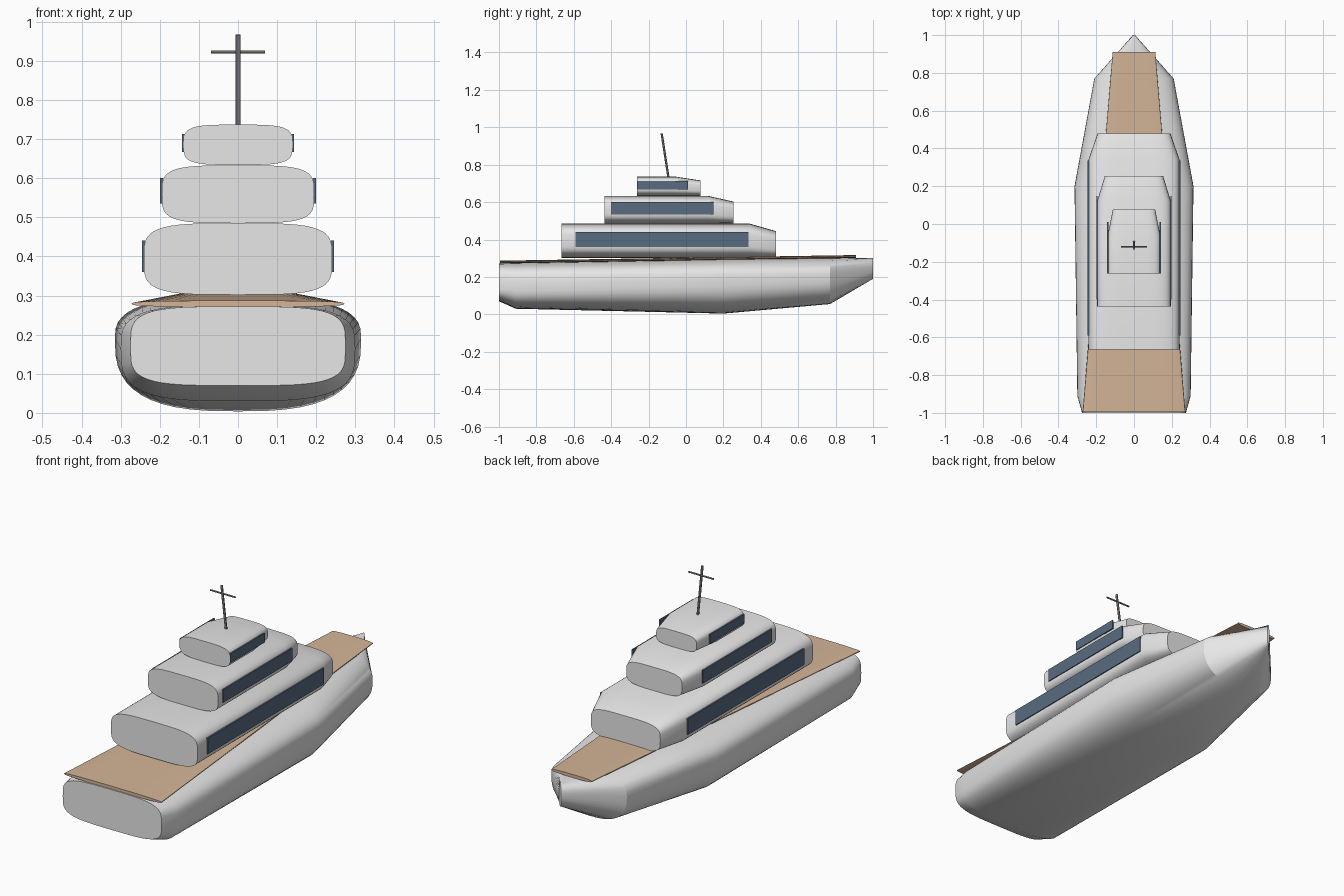
import bpy, bmesh, math
from mathutils import Vector

cube = bpy.data.objects.get("Cube")
if cube:
    bpy.data.objects.remove(cube, do_unlink=True)


def material(name, rgb):
    m = bpy.data.materials.new(name)
    m.use_nodes = True
    m.diffuse_color = (*rgb, 1)
    m.node_tree.nodes["Principled BSDF"].inputs["Base Color"].default_value = (*rgb, 1)
    return m


WHITE = material("hull white", (0.80, 0.80, 0.80))
TEAK = material("teak", (0.66, 0.46, 0.31))
GLASS = material("tinted glass", (0.10, 0.15, 0.22))
METAL = material("mast metal", (0.25, 0.25, 0.26))


def finish(name, bm, mat, smooth=True):
    bmesh.ops.recalc_face_normals(bm, faces=bm.faces)
    me = bpy.data.meshes.new(name)
    bm.to_mesh(me)
    bm.free()
    me.materials.append(mat)
    ob = bpy.data.objects.new(name, me)
    bpy.context.collection.objects.link(ob)
    if smooth:
        bpy.ops.object.select_all(action='DESELECT')
        ob.select_set(True)
        bpy.context.view_layer.objects.active = ob
        bpy.ops.object.shade_smooth_by_angle(angle=math.radians(30))
    return ob


def spow(v, p):
    return math.copysign(abs(v) ** p, v)


def loft(name, sections, mat, sides=48):
    """Skin rounded-box sections: (y, half width, z bottom, z widest, z top, squareness)."""
    bm = bmesh.new()
    rings = []
    for y, hw, zb, zm, zt, n in sections:
        ring = []
        for i in range(sides):
            a = 2 * math.pi * i / sides
            s = spow(math.sin(a), 2 / n)
            z = zm + s * ((zt - zm) if s > 0 else (zm - zb))
            ring.append(bm.verts.new((hw * spow(math.cos(a), 2 / n), y, z)))
        rings.append(ring)
    for r, q in zip(rings, rings[1:]):
        for i in range(sides):
            j = (i + 1) % sides
            bm.faces.new((r[i], r[j], q[j], q[i]))
    bm.faces.new(rings[0])
    bm.faces.new(rings[-1])
    return finish(name, bm, mat)


def box(name, lo, hi, mat):
    bm = bmesh.new()
    bmesh.ops.create_cube(bm, size=1)
    for v in bm.verts:
        v.co = [l + (c + 0.5) * (h - l) for c, l, h in zip(v.co, lo, hi)]
    return finish(name, bm, mat, False)


def rod(name, a, b, radius, mat):
    a, b = Vector(a), Vector(b)
    bm = bmesh.new()
    bmesh.ops.create_cone(bm, cap_ends=True, segments=12, radius1=radius,
                          radius2=radius, depth=(b - a).length)
    rot = (b - a).to_track_quat('Z', 'Y')
    for v in bm.verts:
        v.co = rot @ v.co + (a + b) / 2
    return finish(name, bm, mat)


# Hull, from transom to stem
loft("hull", [
    (-1.00, 0.275, 0.070, 0.170, 0.272, 4.0),
    (-0.91, 0.300, 0.030, 0.165, 0.276, 3.4),
    (0.20, 0.315, 0.004, 0.190, 0.298, 2.8),
    (0.77, 0.210, 0.055, 0.205, 0.302, 2.6),
    (1.00, 0.006, 0.190, 0.245, 0.300, 2.5),
], WHITE)

# Thin teak deck rising towards the bow
loft("deck", [
    (-0.995, 0.272, 0.271, 0.279, 0.287, 3.0),
    (0.91, 0.113, 0.301, 0.309, 0.317, 3.0),
], TEAK)

# Cabin tiers: back, shoulder, front, half widths, heights, window extents
tiers = [
    ("lower", -0.665, 0.34, 0.48, 0.241, 0.193, 0.302, 0.485, 0.445,
     (-0.59, 0.335, 0.36, 0.441)),
    ("middle", -0.437, 0.12, 0.253, 0.195, 0.155, 0.485, 0.633, 0.603,
     (-0.40, 0.148, 0.535, 0.600)),
    ("upper", -0.263, -0.06, 0.077, 0.139, 0.112, 0.634, 0.737, 0.716,
     (-0.262, 0.01, 0.667, 0.713)),
]
for name, y0, y1, y2, w, wf, zb, zt, zf, win in tiers:
    loft(name + "_cabin", [
        (y0, w, zb, (zb + zt) / 2, zt, 4),
        (y1, w, zb, (zb + zt) / 2, zt, 4),
        (y2, wf, zb, (zb + zf) / 2, zf, 4),
    ], WHITE)
    for side, s in (("left", 1), ("right", -1)):
        x = sorted((s * (w - 0.003), s * (w + 0.004)))
        box(f"{name}_window_{side}", (x[0], win[0], win[2]), (x[1], win[1], win[3]), GLASS)

# Raked mast with crossbar
rod("mast", (0, -0.092, 0.72), (0, -0.130, 0.967), 0.006, METAL)
rod("mast_crossbar", (-0.069, -0.120, 0.923), (0.069, -0.120, 0.923), 0.004, METAL)
